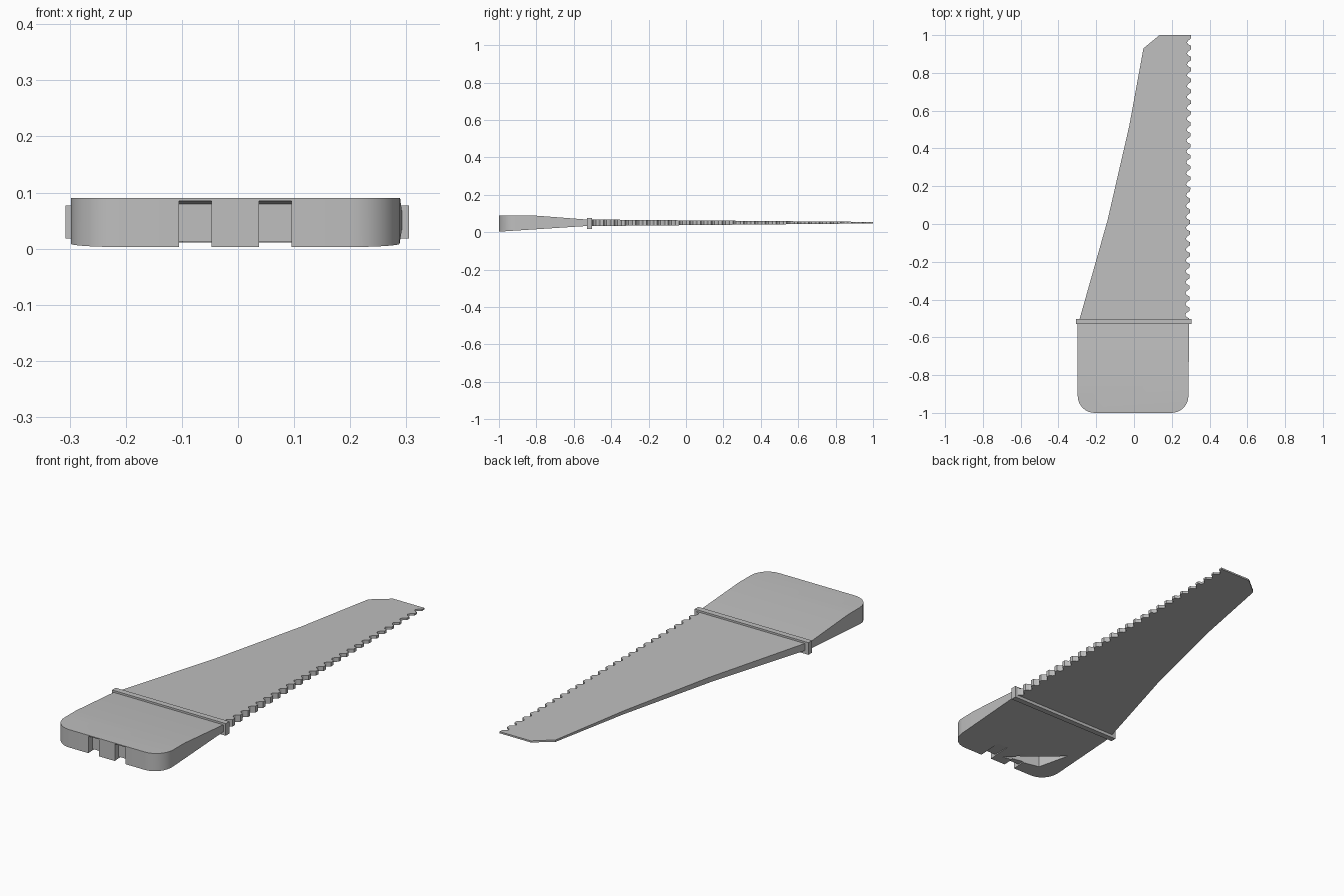
import bpy, bmesh
from math import sin, cos, pi, radians

cube = bpy.data.objects.get("Cube")
if cube:
    bpy.data.objects.remove(cube)

grey = bpy.data.materials.new("saw grey")
grey.use_nodes = True
color = (0.52, 0.52, 0.52, 1)
grey.diffuse_color = color
grey.node_tree.nodes["Principled BSDF"].inputs["Base Color"].default_value = color


def lerp(y, y0, y1, a, b):
    t = min(max((y - y0) / (y1 - y0), 0), 1)
    return a + (b - a) * t


def slab(name, outline, bottom, top, cuts=()):
    """Closed slab over an outline; bottom and top heights are functions of y."""
    bm = bmesh.new()
    base = bm.faces.new([bm.verts.new((x, y, 0)) for x, y in outline])
    up = bmesh.ops.extrude_face_region(bm, geom=[base])["geom"]
    for v in up:
        if isinstance(v, bmesh.types.BMVert):
            v.co.z = 1
    for y in cuts:
        geom = bm.verts[:] + bm.edges[:] + bm.faces[:]
        bmesh.ops.bisect_plane(bm, geom=geom, plane_co=(0, y, 0), plane_no=(0, 1, 0))
    for v in bm.verts:
        v.co.z = top(v.co.y) if v.co.z > 0.5 else bottom(v.co.y)
    bmesh.ops.recalc_face_normals(bm, faces=bm.faces)
    mesh = bpy.data.meshes.new(name)
    bm.to_mesh(mesh)
    bm.free()
    mesh.materials.append(grey)
    obj = bpy.data.objects.new(name, mesh)
    bpy.context.collection.objects.link(obj)
    return obj


def rect(x0, x1, y0, y1):
    return [(x0, y0), (x1, y0), (x1, y1), (x0, y1)]


def carve(target, name, outline, bottom, top):
    cutter = slab(name, outline, bottom, top)
    cutter.hide_render = True
    cutter.hide_viewport = True
    cutter.display_type = 'WIRE'
    mod = target.modifiers.new(name, 'BOOLEAN')
    mod.operation = 'DIFFERENCE'
    mod.solver = 'EXACT'
    mod.object = cutter


# Blade: straight tapering back, scalloped cutting edge
teeth = 26
pitch = 1.5 / teeth
blade_outline = [(-0.29, -0.51), (-0.14, 0.02), (-0.025, 0.52), (0.05, 0.93),
                 (0.135, 1.0), (0.303, 1.0)]
for i in range(teeth):
    y = 1.0 - i * pitch
    tip = lerp(y, -0.5, 1.0, 0.293, 0.303)
    for t, depth in ((0.3, 0), (0.5, 0.016), (0.68, 0.022), (0.85, 0.016), (1, 0)):
        blade_outline.append((tip - depth, y - t * pitch))
blade_outline.append((0.285, -0.51))
slab("blade", blade_outline,
     lambda y: lerp(y, -0.5, 1, 0.033, 0.047),
     lambda y: lerp(y, -0.5, 1, 0.068, 0.055))

# Guard: thin collar between blade and handle
slab("guard", rect(-0.307, 0.305, -0.53, -0.502),
     lambda y: 0.018, lambda y: 0.077)

# Handle: wedge with rounded butt corners
r = 0.09
handle_outline = [(0.292, -0.52), (-0.298, -0.52)]
for cx, start in ((-0.298 + r, pi), (0.288 - r, 1.5 * pi)):
    for k in range(9):
        a = start + k * pi / 16
        handle_outline.append((cx + r * cos(a), -1 + r + r * sin(a)))
handle = slab("handle", handle_outline,
              lambda y: lerp(y, -1, -0.52, 0.003, 0.034),
              lambda y: lerp(y, -0.82, -0.52, 0.09, 0.067), cuts=(-0.82,))

# Two notches in the butt, each running on as a shallow groove underneath
for side, x0, x1 in (("right", -0.105, -0.047), ("left", 0.037, 0.095)):
    carve(handle, side + "_notch_cutter", rect(x0, x1, -1.02, -0.97),
          lambda y: -0.05, lambda y: lerp(y, -1, -0.97, 0.0885, 0.08))
    carve(handle, side + "_groove_cutter", rect(x0, x1, -0.98, -0.88),
          lambda y: -0.05, lambda y: 0.0125)

# Three-cornered hollow under the handle
carve(handle, "hollow_cutter", [(0.0, -0.957), (-0.19, -0.92), (-0.24, -0.77)],
      lambda y: -0.05, lambda y: 0.07)

bpy.ops.object.select_all(action='DESELECT')
handle.select_set(True)
bpy.context.view_layer.objects.active = handle
bpy.ops.object.shade_smooth_by_angle(angle=radians(25))
